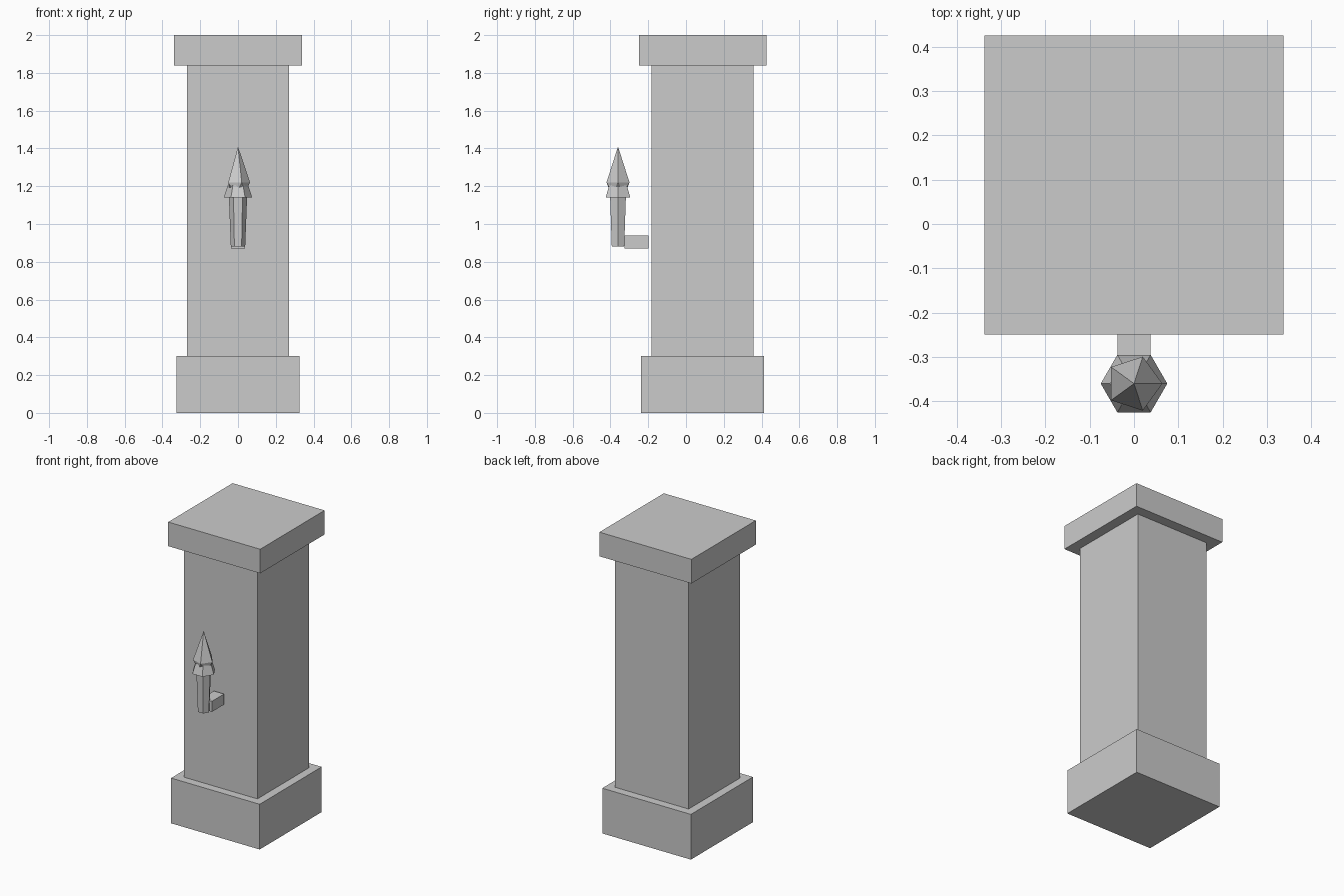
import bpy
import bmesh
from mathutils import Matrix

cube = bpy.data.objects.get("Cube")
if cube:
    bpy.data.objects.remove(cube, do_unlink=True)

stone = bpy.data.materials.new("light_grey")
stone.use_nodes = True
GREY = (0.6, 0.6, 0.6, 1)
stone.diffuse_color = GREY
stone.node_tree.nodes["Principled BSDF"].inputs["Base Color"].default_value = GREY

PILLAR_Y = 0.088
TORCH_Y = -0.36


def finish(name, bm, location):
    mesh = bpy.data.meshes.new(name)
    bmesh.ops.recalc_face_normals(bm, faces=bm.faces)
    bm.to_mesh(mesh)
    bm.free()
    mesh.materials.append(stone)
    obj = bpy.data.objects.new(name, mesh)
    obj.location = location
    bpy.context.collection.objects.link(obj)
    return obj


def box(name, width, depth, z0, z1, y):
    bm = bmesh.new()
    bmesh.ops.create_cube(bm, size=1, matrix=Matrix.Diagonal((width, depth, z1 - z0, 1)))
    return finish(name, bm, (0, y, (z0 + z1) / 2))


def hex_taper(name, r0, r1, z0, z1):
    # Six-sided taper with corners on the x axis
    bm = bmesh.new()
    bmesh.ops.create_cone(bm, cap_ends=True, segments=6, radius1=r0, radius2=r1, depth=z1 - z0)
    rim = max(bm.verts, key=lambda v: abs(v.co.x))
    if abs(rim.co.y) > 0.001:
        bmesh.ops.rotate(bm, verts=bm.verts, matrix=Matrix.Rotation(0.5235988, 3, "Z"))
    return finish(name, bm, (0, TORCH_Y, (z0 + z1) / 2))


# Pillar
box("pillar_base", 0.65, 0.65, 0, 0.30, PILLAR_Y)
box("pillar_shaft", 0.54, 0.54, 0.30, 1.84, PILLAR_Y)
box("pillar_cap", 0.675, 0.675, 1.84, 2.0, PILLAR_Y)

# Torch bracket, handle and collar
box("torch_bracket", 0.074, 0.127, 0.87, 0.94, -0.262)
hex_taper("torch_handle", 0.038, 0.048, 0.88, 1.14)
hex_taper("torch_collar", 0.075, 0.054, 1.14, 1.205)

# Flame: a twenty-sided ball drawn up to a point and pinched below
bm = bmesh.new()
bmesh.ops.create_icosphere(bm, subdivisions=1, radius=0.0715)
for v in bm.verts:
    if v.co.z > 0.06:
        v.co.z = 0.222
    elif v.co.z < 0:
        v.co.x *= 0.6
        v.co.y *= 0.6
finish("torch_flame", bm, (0, TORCH_Y, 1.188))
